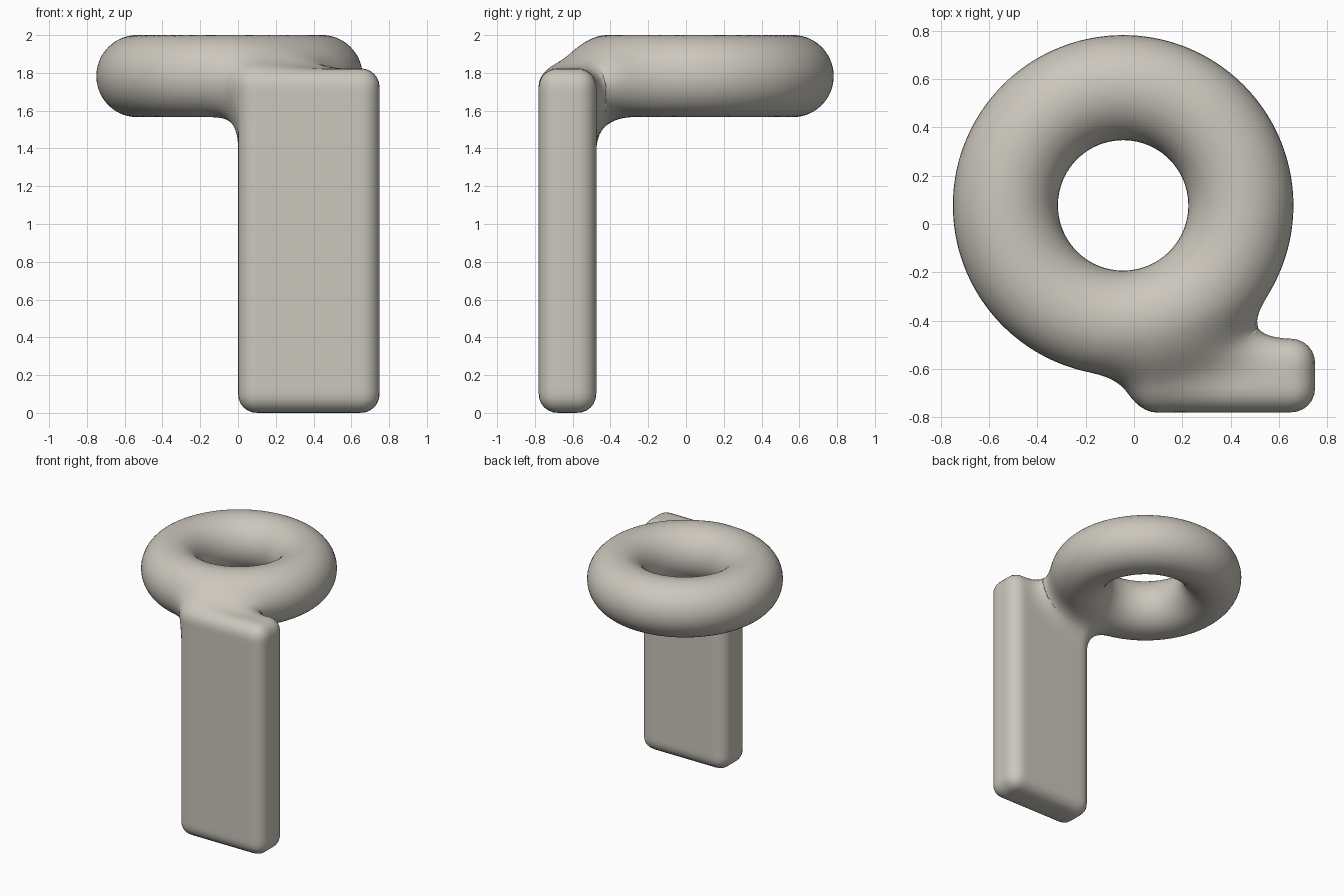
import bpy, bmesh, math
from mathutils import Vector, Matrix

if "Cube" in bpy.data.objects:
    bpy.data.objects.remove(bpy.data.objects["Cube"])

RING_C, RING_R, TUBE_R = Vector((-0.045, 0.077, 1.783)), 0.4875, 0.2175
SLAB_C, SLAB_HALF, EDGE_R = Vector((0.375, -0.6275, 0.912)), Vector((0.375, 0.1525, 0.912)), 0.1
BLEND = 0.2


def ring_distance(p):
    d = p - RING_C
    return math.hypot(math.hypot(d.x, d.y) - RING_R, d.z) - TUBE_R


def slab_distance(p):
    q = [abs(p[i] - SLAB_C[i]) - SLAB_HALF[i] + EDGE_R for i in range(3)]
    outside = Vector([max(v, 0) for v in q]).length
    return outside + min(max(q), 0) - EDGE_R


def blended(p):
    # Smooth union: fillets the joint between ring and slab
    a, b = ring_distance(p), slab_distance(p)
    h = max(BLEND - abs(a - b), 0) / BLEND
    return min(a, b) - h * h * BLEND / 4


def settle(v, steps):
    # Walk a vertex onto the blended surface
    e = 0.002
    for _ in range(steps):
        p = v.co
        d = blended(p)
        g = Vector([blended(p + Vector([e * (i == j) for j in range(3)])) - d
                    for i in range(3)]) / e
        if g.length > 0.2:
            v.co = p - g * (max(-0.03, min(0.03, d)) / g.length_squared)


bm = bmesh.new()
# Slab blank
bmesh.ops.create_cube(bm, size=2, matrix=Matrix.Translation(SLAB_C) @ Matrix.Diagonal((*(SLAB_HALF - Vector((0.01,) * 3)), 1)))
# Ring blank: tube section swept round the centre
N, M = 64, 24
grid = []
for i in range(N):
    a = 2 * math.pi * i / N
    row = []
    for j in range(M):
        t = 2 * math.pi * j / M
        r = RING_R + TUBE_R * math.cos(t)
        row.append(bm.verts.new(RING_C + Vector((r * math.cos(a), r * math.sin(a), TUBE_R * math.sin(t)))))
    grid.append(row)
for i in range(N):
    for j in range(M):
        k, l = (i + 1) % N, (j + 1) % M
        bm.faces.new((grid[i][j], grid[k][j], grid[k][l], grid[i][l]))
bmesh.ops.recalc_face_normals(bm, faces=bm.faces)
mesh = bpy.data.meshes.new("ring_and_slab")
bm.to_mesh(mesh)
bm.free()
body = bpy.data.objects.new("ring_and_slab", mesh)
bpy.context.collection.objects.link(body)
bpy.context.view_layer.objects.active = body
body.select_set(True)

# Fuse the blanks into one skin
fuse = body.modifiers.new("fuse", 'REMESH')
fuse.mode = 'VOXEL'
fuse.voxel_size = 0.03
bpy.ops.object.modifier_apply(modifier=fuse.name)

# Shape the skin with filleted joint and rounded edges
bm = bmesh.new()
bm.from_mesh(body.data)
for _ in range(3):
    for v in bm.verts:
        settle(v, 3)
    bmesh.ops.smooth_vert(bm, verts=bm.verts, factor=0.5, use_axis_x=True, use_axis_y=True, use_axis_z=True)
for v in bm.verts:
    settle(v, 3)
bm.to_mesh(body.data)
bm.free()
bpy.ops.object.shade_smooth()

stone = bpy.data.materials.new("warm_grey")
stone.diffuse_color = (0.6, 0.57, 0.51, 1)
stone.use_nodes = True
stone.node_tree.nodes["Principled BSDF"].inputs["Base Color"].default_value = stone.diffuse_color
body.data.materials.clear()
body.data.materials.append(stone)
